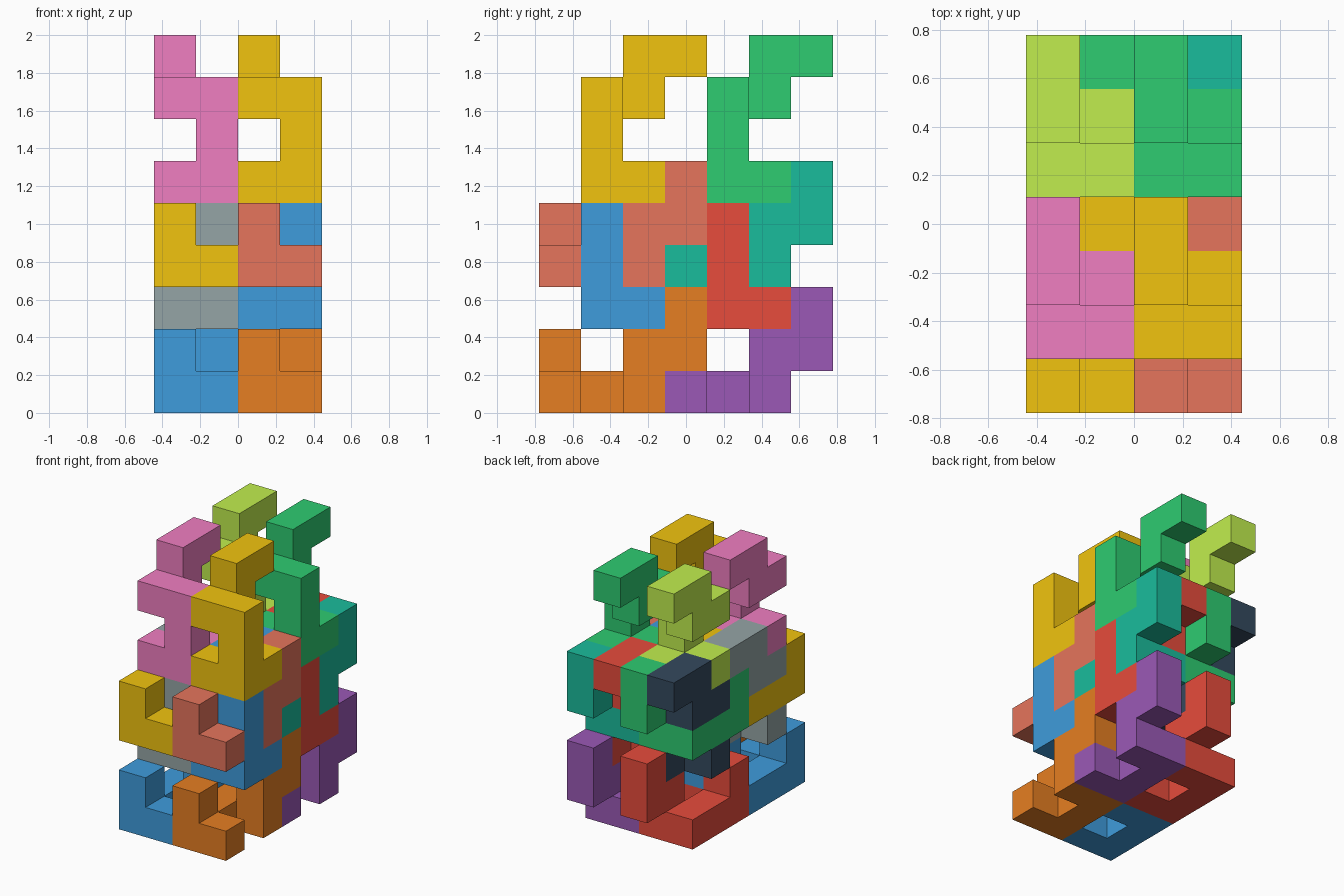
import bpy, bmesh
from mathutils import Vector as V

if "Cube" in bpy.data.objects:
    bpy.data.objects.remove(bpy.data.objects["Cube"])

U = 2 / 9                      # cube edge: the stack is 4 x 7 x 9 cubes
X, Y, Z = V((1, 0, 0)), V((0, 1, 0)), V((0, 0, 1))

COLOURS = {
    "orange": "e67e22", "blue": "3f9cdc", "purple": "9b59b6", "red": "e74c3c",
    "salmon": "e6755c", "gold": "f1c40f", "teal": "1abc9c", "green": "2ecc71",
    "grey": "95a5a6", "navy": "34495e", "pink": "f07ec1", "lime": "c1ee4e",
}


def material(name):
    mat = bpy.data.materials.get(name)
    if not mat:
        mat = bpy.data.materials.new(name)
        rgb = [int(COLOURS[name][i:i + 2], 16) / 255 for i in (0, 2, 4)]
        mat.diffuse_color = [((c + 0.055) / 1.055) ** 2.4 for c in rgb] + [1]
        mat.use_nodes = True
        mat.node_tree.nodes["Principled BSDF"].inputs["Base Color"].default_value = mat.diffuse_color
    return mat


def piece(name, colour, corner, s, p):
    """Nine-cube puzzle piece: a C along s, a bump and a stepped hook along p."""
    e = s.cross(p)
    offsets = [V(), s, 2*s, e, 2*s + e, p,
               2*s + e + p, 3*s + e + p, 3*s + e + 2*p]
    cells = {tuple(round(v) for v in corner + o) for o in offsets}
    bm = bmesh.new()
    # keep only cube faces on the outside of the piece
    for cell in cells:
        mid = V(cell) + V((0.5, 0.5, 0.5)) - V((2, 3.5, 0))
        for a, b, n in ((X, Y, Z), (Y, Z, X), (Z, X, Y)):
            for sign in (1, -1):
                if tuple(round(v) for v in V(cell) + sign * n) in cells:
                    continue
                ring = [(-1, -1), (1, -1), (1, 1), (-1, 1)][::sign]
                bm.faces.new([bm.verts.new((mid + (sign*n + i*a + j*b) / 2) * U)
                              for i, j in ring])
    bmesh.ops.remove_doubles(bm, verts=bm.verts, dist=1e-4)
    bmesh.ops.dissolve_limit(bm, angle_limit=0.01, verts=bm.verts, edges=bm.edges)
    mesh = bpy.data.meshes.new(name)
    bm.to_mesh(mesh)
    bm.free()
    mesh.materials.append(material(colour))
    bpy.context.collection.objects.link(bpy.data.objects.new(name, mesh))


# Layers of four: front right, front left, back right, back left
LAYERS = [
    ("bottom_flat", V((2, 0, 0)), Y, Z, ("orange", "blue", "purple", "red")),
    ("lower_upright", V((3, 1, 2)), Z, Y, ("blue", "grey", "red", "navy")),
    ("middle_flat", V((2, 0, 3)), Y, Z, ("salmon", "gold", "teal", "green")),
    ("top_upright", V((3, 1, 5)), Z, Y, ("gold", "pink", "green", "lime")),
]
for layer, corner, s, p, colours in LAYERS:
    for k, colour in enumerate(colours):
        place = ("front_right", "front_left", "back_right", "back_left")[k]
        piece(f"{layer}_piece_{place}", colour,
              corner - 2 * X * (k % 2) + 3 * Y * (k // 2), s, p)
